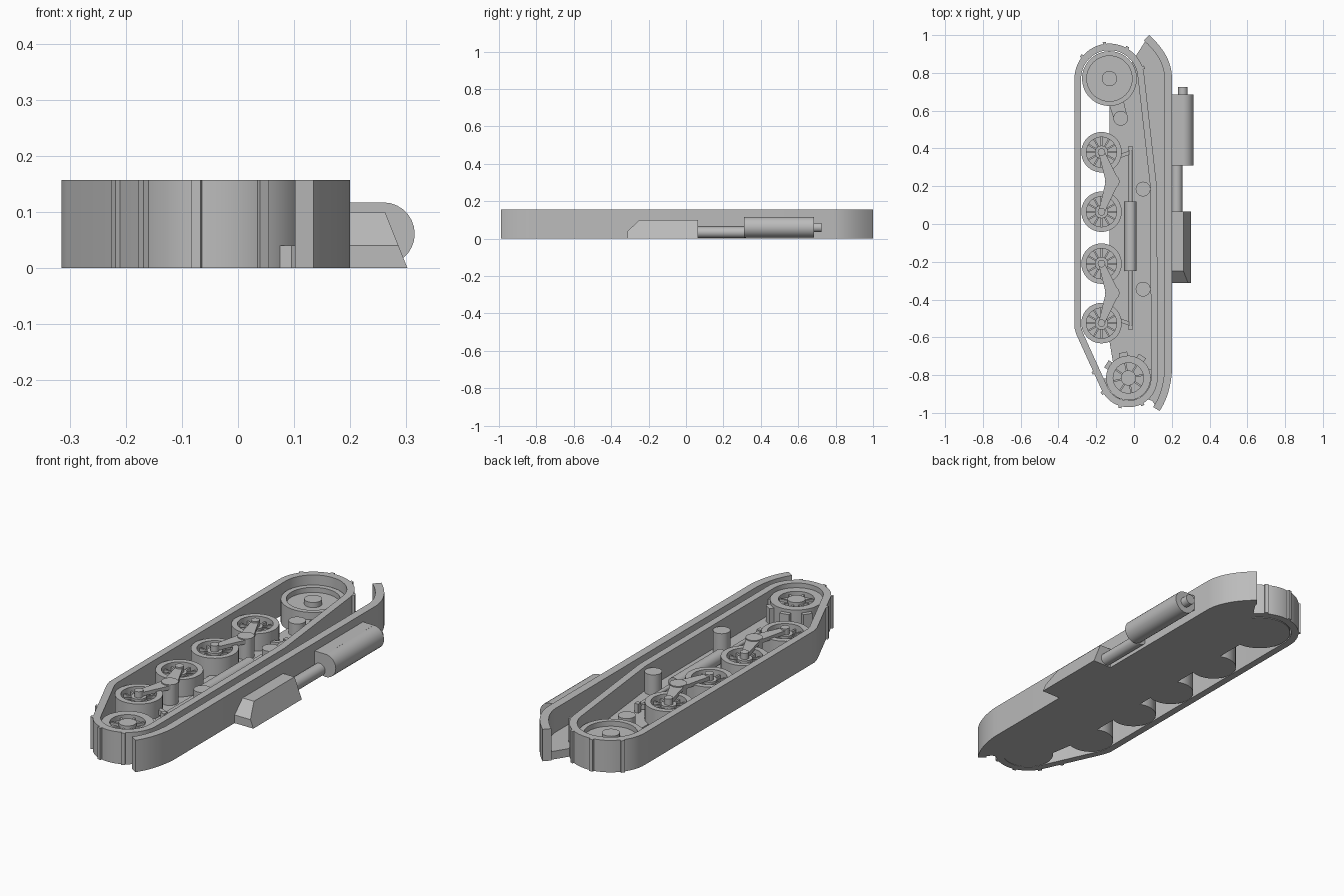
import bpy, bmesh
from math import cos, sin, pi, radians, hypot, atan2
from mathutils import Vector, Matrix

if "Cube" in bpy.data.objects:
    bpy.data.objects.remove(bpy.data.objects["Cube"])

grey = bpy.data.materials.new("plain grey")
grey.use_nodes = True
grey.diffuse_color = (0.5, 0.5, 0.5, 1)
grey.node_tree.nodes["Principled BSDF"].inputs["Base Color"].default_value = (0.5, 0.5, 0.5, 1)


def finish(name, bm):
    bmesh.ops.remove_doubles(bm, verts=bm.verts, dist=0.0001)
    bmesh.ops.recalc_face_normals(bm, faces=bm.faces)
    mesh = bpy.data.meshes.new(name)
    bm.to_mesh(mesh)
    bm.free()
    mesh.materials.append(grey)
    obj = bpy.data.objects.new(name, mesh)
    bpy.context.collection.objects.link(obj)
    bpy.ops.object.select_all(action="DESELECT")
    obj.select_set(True)
    bpy.context.view_layer.objects.active = obj
    bpy.ops.object.shade_smooth_by_angle(angle=radians(30))
    return obj


def prism(name, pts, z0, z1):
    bm = bmesh.new()
    face = bm.faces.new([bm.verts.new((x, y, z0)) for x, y in pts])
    new = bmesh.ops.extrude_face_region(bm, geom=[face])["geom"]
    bmesh.ops.translate(bm, vec=(0, 0, z1 - z0),
                        verts=[v for v in new if isinstance(v, bmesh.types.BMVert)])
    return finish(name, bm)


def box(name, x0, x1, y0, y1, z0, z1):
    return prism(name, [(x0, y0), (x1, y0), (x1, y1), (x0, y1)], z0, z1)


def lathe(name, centre, profile, steps=40):
    bm = bmesh.new()
    rings = [[bm.verts.new((centre[0] + r * cos(2 * pi * i / steps),
                            centre[1] + r * sin(2 * pi * i / steps), z))
              for i in range(steps)] for r, z in profile]
    for a, b in zip(rings, rings[1:]):
        for i in range(steps):
            j = (i + 1) % steps
            bm.faces.new((a[i], a[j], b[j], b[i]))
    return finish(name, bm)


def disc(name, centre, r, z0, z1):
    return lathe(name, centre, [(0, z0), (r, z0), (r, z1), (0, z1)], 28)


def rod(name, x, z, r, y0, y1):
    bm = bmesh.new()
    bmesh.ops.create_cone(bm, cap_ends=True, segments=28, radius1=r, radius2=r, depth=y1 - y0,
                          matrix=Matrix.Translation((x, (y0 + y1) / 2, z)) @ Matrix.Rotation(pi / 2, 4, "X"))
    return finish(name, bm)


def wall(name, pts, t, height, closed):
    """Upright band following pts, thickened to the right of travel."""
    n = len(pts)
    pts = [Vector(p) for p in pts]

    def normal(i):
        d = (pts[(i + 1) % n] - pts[i % n]).normalized()
        return Vector((d.y, -d.x))
    inner = []
    for i, p in enumerate(pts):
        a = normal(i - 1) if closed or i > 0 else normal(i)
        b = normal(i) if closed or i < n - 1 else a
        inner.append(p + (a + b) * t / (1 + a.dot(b)))
    bm = bmesh.new()
    rows = [[bm.verts.new((p.x, p.y, z)) for p, z in
             ((pts[i], 0), (pts[i], height), (inner[i], height), (inner[i], 0))] for i in range(n)]
    for i in range(n if closed else n - 1):
        a, b = rows[i], rows[(i + 1) % n]
        for k in range(4):
            m = (k + 1) % 4
            bm.faces.new((a[k], a[m], b[m], b[k]))
    if not closed:
        bm.faces.new(rows[0])
        bm.faces.new(rows[-1])
    return finish(name, bm)


def arc(c, r, a0, a1, steps):
    angles = [radians(a0 + (a1 - a0) * i / steps) for i in range(steps + 1)]
    return [(c[0] + r * cos(a), c[1] + r * sin(a)) for a in angles]


def bend(p, q, s, steps=10):
    p, q, s = Vector(p), Vector(q), Vector(s)
    ts = [i / steps for i in range(steps + 1)]
    return [tuple(p * (1 - t) ** 2 + q * 2 * t * (1 - t) + s * t * t) for t in ts]


def arm(name, a, b, w0, w1, z0, z1):
    d = Vector((b[0] - a[0], b[1] - a[1])).normalized()
    s = Vector((-d.y, d.x))
    a, b = Vector(a), Vector(b)
    return prism(name, [a - s * w0, b - s * w1, b + s * w1, a + s * w0], z0, z1)


def block(name, c, r, angle, depth, width, z0, z1):
    a = radians(angle)
    u = Vector((cos(a), sin(a)))
    p = Vector(c) + u * r
    return arm(name, p, p + u * depth, width / 2, width / 2, z0, z1)


H = 0.157
IDLER, SPROCKET = (-0.13, 0.77), (-0.03, -0.815)

# Side plate and outer guard
guard = (bend((0.08, 1.0), (0.192, 0.9), (0.2, 0.79))
         + bend((0.2, -0.79), (0.19, -0.91), (0.135, -0.99)))
wall("outer_guard", guard, 0.04, H, False)
prism("side_plate", guard + [(0.095, -0.935), (-0.03, -0.9), (-0.1, -0.8), (-0.13, -0.62),
                             (-0.13, 0.65), (0.01, 0.89)], 0, 0.04)

# Track band with cleats
band = (arc(IDLER, 0.185, 180, 5, 28) + [(0.122, 0.19)]
        + arc(SPROCKET, 0.155, 0, -155, 24) + [(-0.305, -0.585), (-0.315, -0.55)])
wall("track_band", band, 0.035, H, True)
for a in (18, 60, 98, 141):
    block("idler_cleat", IDLER, 0.18, a, 0.015, 0.018, 0, H)
for a in (210, 254, 298):
    block("sprocket_cleat", SPROCKET, 0.15, a, 0.015, 0.018, 0, H)
block("slope_cleat", (-0.21, -0.785), 0, 205, 0.013, 0.016, 0, H)

# Rear idler and front sprocket
lathe("idler", IDLER, [(0, 0), (0.145, 0), (0.145, 0.11), (0.12, 0.11), (0.12, 0.085), (0, 0.085)], 48)
disc("idler_hub", IDLER, 0.04, 0.08, 0.11)
lathe("sprocket", SPROCKET, [(0, 0), (0.118, 0), (0.118, 0.135), (0.08, 0.135),
                             (0.08, 0.11), (0, 0.11)], 48)
disc("sprocket_hub", SPROCKET, 0.04, 0.1, 0.135)
for k in range(8):
    block("sprocket_tooth", SPROCKET, 0.11, 12 + 45 * k, 0.028, 0.045, 0.04, 0.12)
    block("sprocket_spoke", SPROCKET, 0.03, 12 + 45 * k, 0.055, 0.01, 0.1, 0.122)

# Road wheels in pairs, each pair on a swinging bogie
for y_front, y_mid, y_back in ((-0.525, -0.365, -0.21), (0.065, 0.225, 0.38)):
    pivot = (-0.115, y_mid)
    disc("bogie_pivot", pivot, 0.038, 0.03, 0.142)
    for y in (y_front, y_back):
        c = (-0.172, y)
        lathe("road_wheel", c, [(0, 0), (0.107, 0), (0.107, 0.125), (0.08, 0.125),
                                (0.08, 0.07), (0, 0.07)])
        for k in range(12):
            block("wheel_spoke", c, 0.02, 30 * k, 0.065, 0.009, 0.06, 0.105)
        disc("wheel_hub", c, 0.035, 0.06, 0.115)
        disc("wheel_axle", c, 0.02, 0.1, 0.145)
        arm("bogie_arm", c, pivot, 0.016, 0.034, 0.118, 0.137)

# Return rollers and idler tension lever
for y in (-0.345, 0.185):
    disc("return_roller", (0.048, y), 0.039, 0.03, 0.14)
disc("tension_pivot", (-0.07, 0.56), 0.039, 0.03, 0.1)
arm("tension_lever", (-0.07, 0.56), IDLER, 0.036, 0.045, 0.03, 0.075)

# Suspension spring housing with its rod and brackets
rod("spring_housing", -0.018, 0.07, 0.031, -0.25, 0.12)
rod("spring_rod", -0.018, 0.07, 0.01, -0.56, 0.41)
for s, y in ((1, 0.4), (-1, -0.55)):
    box("rod_end", -0.028, -0.008, y - 0.012, y + 0.012, 0.03, 0.085)
    arm("rod_link", (-0.018, y - 0.02 * s), (-0.1, y - 0.05 * s), 0.01, 0.01, 0.05, 0.075)

# Exhaust: silencer, tail, pipe
rod("silencer", 0.259, 0.061, 0.056, 0.31, 0.685)
box("silencer_mount", 0.19, 0.26, 0.31, 0.685, 0.04, 0.117)
rod("tail_pipe", 0.259, 0.06, 0.025, 0.68, 0.725)
rod("exhaust_pipe", 0.227, 0.034, 0.03, 0.05, 0.32)

# Shielding box with a sloped outer side and chamfered nose
bm = bmesh.new()
loops = []
for y, top in ((-0.312, 0.04), (-0.25, 0.1), (0.065, 0.1)):
    slope = 0.302 - 0.4 * top
    loops.append([bm.verts.new((x, y, z)) for x, z in
                  ((0.19, 0), (0.302, 0), (slope, top), (0.19, top))])
for a, b in zip(loops, loops[1:]):
    for k in range(4):
        bm.faces.new((a[k], a[(k + 1) % 4], b[(k + 1) % 4], b[k]))
bm.faces.new(loops[0])
bm.faces.new(loops[-1])
finish("exhaust_shield", bm)
